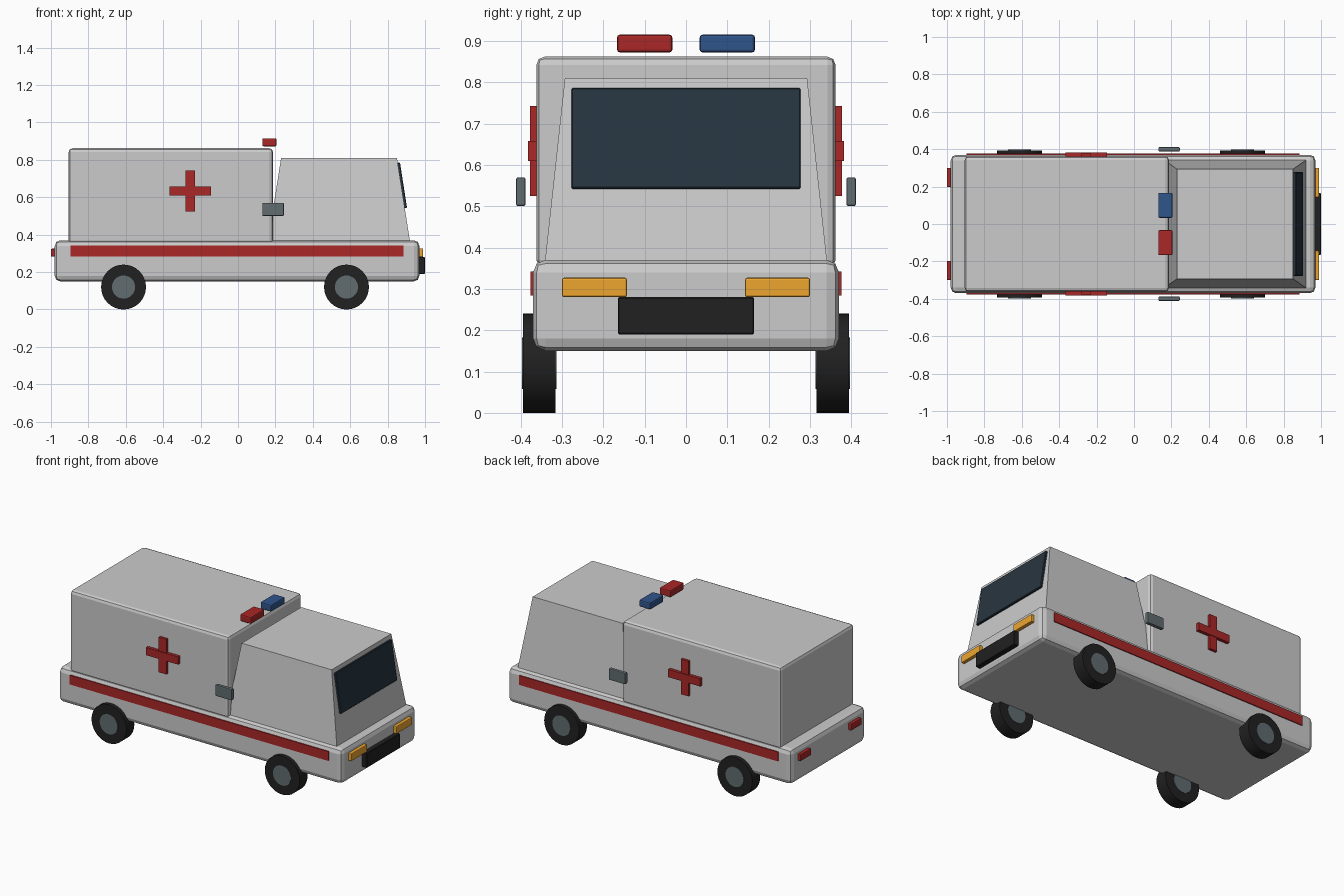
import bpy, bmesh, math
from mathutils import Matrix

if "Cube" in bpy.data.objects:
    bpy.data.objects.remove(bpy.data.objects["Cube"])


def material(name, rgb):
    m = bpy.data.materials.new(name)
    m.diffuse_color = (*rgb, 1)
    m.use_nodes = True
    m.node_tree.nodes["Principled BSDF"].inputs["Base Color"].default_value = m.diffuse_color
    return m


BODY = None
RED = material("red", (0.40, 0.02, 0.02))
BLUE = material("blue", (0.03, 0.09, 0.26))
AMBER = material("amber", (0.85, 0.38, 0.03))
BLACK = material("black", (0.015, 0.015, 0.015))
GLASS = material("glass", (0.02, 0.035, 0.05))
GREY = material("dark_grey", (0.12, 0.15, 0.16))


def finish(name, bm, mat):
    me = bpy.data.meshes.new(name)
    bm.to_mesh(me)
    bm.free()
    ob = bpy.data.objects.new(name, me)
    bpy.context.collection.objects.link(ob)
    if mat:
        me.materials.append(mat)
    return ob


def box(name, x, y, z, mat=BODY, bevel=0.0, segments=2, tilt=0.0):
    """Box spanning the (min, max) ranges, optionally bevelled and tilted about y."""
    spans = (x, y, z)
    size = [b - a for a, b in spans]
    mid = [(a + b) / 2 for a, b in spans]
    bm = bmesh.new()
    bmesh.ops.create_cube(bm, size=1, matrix=Matrix.Diagonal((*size, 1)))
    ob = finish(name, bm, mat)
    ob.location = mid
    ob.rotation_euler.y = tilt
    if bevel:
        mod = ob.modifiers.new("bevel", "BEVEL")
        mod.width, mod.segments = bevel, segments
    return ob


def cylinder(name, radius, depth, loc, mat):
    bm = bmesh.new()
    bmesh.ops.create_cone(bm, cap_ends=True, segments=32, radius1=radius, radius2=radius,
                          depth=depth, matrix=Matrix.Rotation(math.pi / 2, 4, "X"))
    for f in bm.faces:
        f.smooth = len(f.verts) == 4
    for e in bm.edges:
        e.smooth = all(len(f.verts) == 4 for f in e.link_faces)
    finish(name, bm, mat).location = loc


def mirrored(side, a, b):
    return tuple(sorted((side * a, side * b)))


# Lower body and rear compartment
box("chassis", (-0.98, 0.97), (-0.37, 0.37), (0.15, 0.37), bevel=0.03)
box("rear_compartment", (-0.905, 0.187), (-0.362, 0.362), (0.35, 0.862), bevel=0.02)

# Tapered cab
bm = bmesh.new()
bmesh.ops.create_cube(bm, size=1, matrix=Matrix.Diagonal((0.76, 0.684, 0.45, 1)))
for v in bm.verts:
    if v.co.z > 0:
        v.co.x *= 0.815
        v.co.y *= 0.857
finish("cab", bm, BODY).location = (0.54, 0, 0.585)

# Windscreen lying on the sloped cab front
box("windscreen", (0.863, 0.885), (-0.277, 0.277), (0.54, 0.786), GLASS, 0.003, 1,
    tilt=-math.atan2(0.07, 0.45))

# Front grille
box("grille", (0.96, 1.0), (-0.165, 0.165), (0.19, 0.28), BLACK, 0.003, 1)

for s, tag in ((-1, "right"), (1, "left")):
    # Lamps at both ends
    box("headlight_" + tag, (0.955, 0.99), mirrored(s, 0.143, 0.30), (0.28, 0.327), AMBER, 0.005)
    box("tail_light_" + tag, (-1.0, -0.965), mirrored(s, 0.197, 0.30), (0.283, 0.325), RED, 0.005)
    # Roof beacons
    box("beacon_" + tag, (0.13, 0.206), mirrored(s, 0.033, 0.167), (0.872, 0.915),
        RED if s < 0 else BLUE, 0.007)
    # Side stripe and cross
    box("side_stripe_" + tag, (-0.895, 0.885), mirrored(s, 0.362, 0.376), (0.284, 0.342), RED)
    box("cross_upright_" + tag, (-0.281, -0.229), mirrored(s, 0.355, 0.378), (0.525, 0.743), RED)
    box("cross_bar_" + tag, (-0.365, -0.145), mirrored(s, 0.355, 0.382), (0.61, 0.658), RED)
    # Wing mirrors
    box("wing_mirror_" + tag, (0.13, 0.245), mirrored(s, 0.388, 0.411), (0.50, 0.57), GREY, 0.005)
    # Wheels with hubs showing on both faces
    for x, end in ((-0.612, "rear"), (0.58, "front")):
        cylinder(f"tyre_{end}_{tag}", 0.12, 0.078, (x, s * 0.355, 0.12), BLACK)
        cylinder(f"hub_{end}_{tag}", 0.062, 0.084, (x, s * 0.355, 0.12), GREY)
